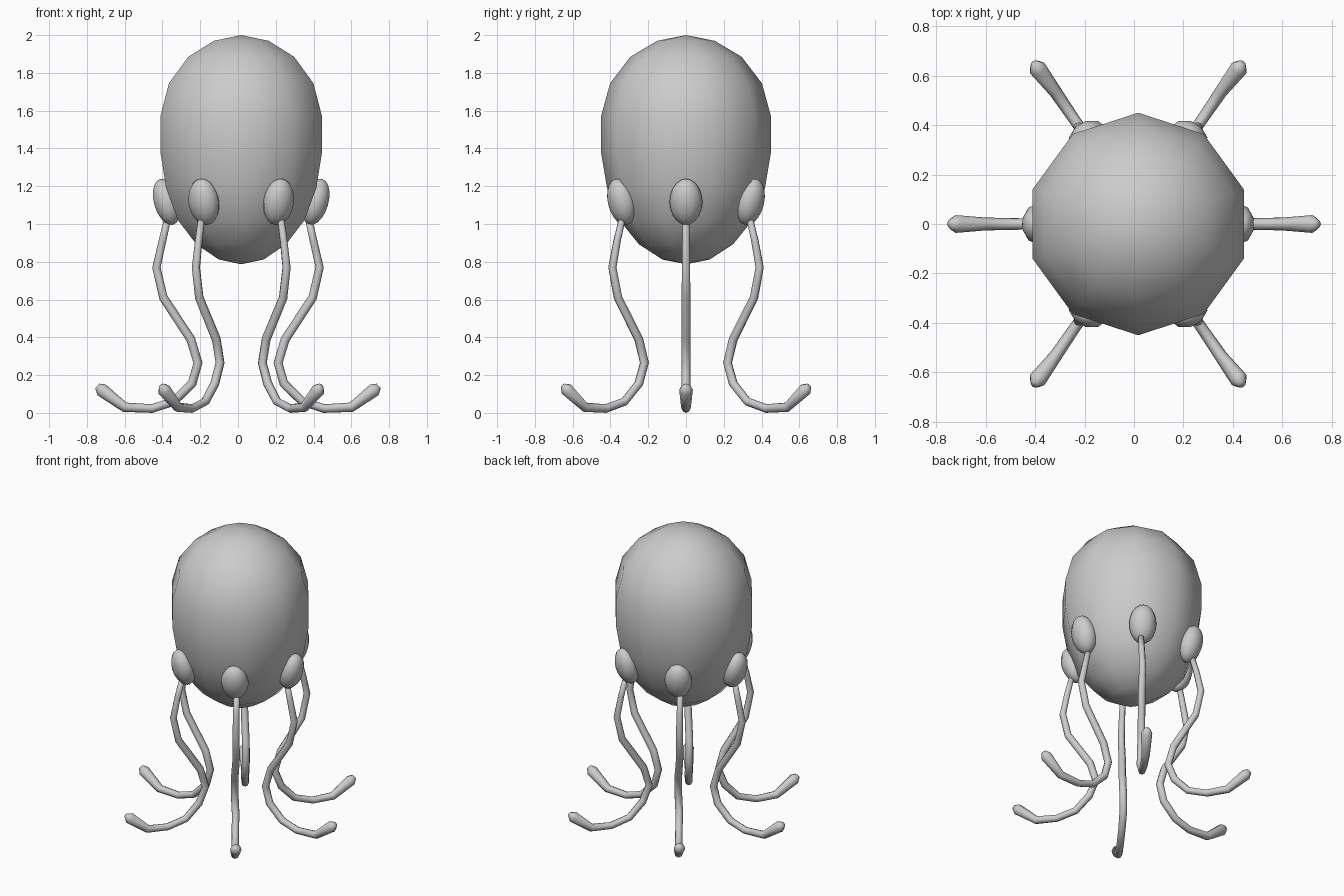
import bpy, bmesh, math
from mathutils import Matrix, Vector

if "Cube" in bpy.data.objects:
    bpy.data.objects.remove(bpy.data.objects["Cube"])

CX = 0.017  # slight sideways offset of the body


def finish(bm, name):
    bmesh.ops.recalc_face_normals(bm, faces=bm.faces)
    for f in bm.faces:
        f.smooth = True
    me = bpy.data.meshes.new(name)
    bm.to_mesh(me)
    bm.free()
    ob = bpy.data.objects.new(name, me)
    bpy.context.collection.objects.link(ob)
    return ob


def lathe(name, profile, sides, cx):
    bm = bmesh.new()
    rings = []
    for r, z in profile:
        if r == 0:
            rings.append([bm.verts.new((cx, 0, z))] * sides)
        else:
            rings.append([bm.verts.new((cx + r * math.sin(2 * math.pi * i / sides),
                                        r * math.cos(2 * math.pi * i / sides), z))
                          for i in range(sides)])
    for a, b in zip(rings, rings[1:]):
        for i in range(sides):
            j = (i + 1) % sides
            bm.faces.new(list(dict.fromkeys((a[i], a[j], b[j], b[i]))))
    return finish(bm, name)


def bulb(name, angle):
    # tilted ellipsoid where a tentacle joins the body
    bm = bmesh.new()
    m = (Matrix.Translation((CX + 0.395 * math.cos(angle), 0.395 * math.sin(angle), 1.117))
         @ Matrix.Rotation(angle, 4, 'Z') @ Matrix.Rotation(math.radians(16), 4, 'Y')
         @ Matrix.Diagonal((0.07, 0.087, 0.126, 1)))
    bmesh.ops.create_uvsphere(bm, u_segments=10, v_segments=10, radius=1, matrix=m)
    return finish(bm, name)


def tentacle(name, points, radii, sides=8):
    # tapered tube swept along a path lying near a vertical plane
    pts = [Vector(p) for p in points]
    out = pts[-1] - pts[0]
    side = Vector((-out.y, out.x, 0)).normalized()
    bm = bmesh.new()
    rings = []
    for i, (p, r) in enumerate(zip(pts, radii)):
        t = (pts[min(i + 1, len(pts) - 1)] - pts[max(i - 1, 0)]).normalized()
        n = t.cross(side).normalized()
        b = n.cross(t).normalized()
        rings.append([bm.verts.new(p + r * (math.cos(a) * n + math.sin(a) * b))
                      for a in (2 * math.pi * k / sides for k in range(sides))])
    for a, b in zip(rings, rings[1:]):
        for i in range(sides):
            j = (i + 1) % sides
            bm.faces.new((a[i], a[j], b[j], b[i]))
    bm.faces.new(rings[0])
    bm.faces.new(rings[-1])
    return finish(bm, name)


# egg-shaped head
lathe("head", [(0, 2.0), (0.152, 1.97), (0.295, 1.885), (0.402, 1.745), (0.45, 1.57),
               (0.45, 1.38), (0.418, 1.19), (0.352, 1.02), (0.25, 0.893),
               (0.125, 0.812), (0, 0.787)], 10, CX)

# tentacle paths: height and thickness shared, side and diagonal positions separate
heights = [1.04, 0.91, 0.77, 0.61, 0.39, 0.265, 0.155, 0.06, 0.023, 0.03, 0.122, 0.143]
radii = [0.018, 0.02, 0.022, 0.023, 0.024, 0.024, 0.024, 0.023, 0.023, 0.026, 0.036, 0.016]
side_x = [0.37, 0.40, 0.432, 0.395, 0.25, 0.212, 0.243, 0.34, 0.455, 0.60, 0.722, 0.745]
diag_x = [0.208, 0.225, 0.24, 0.222, 0.132, 0.112, 0.14, 0.19, 0.26, 0.335, 0.408, 0.42]
diag_y = [0.335, 0.365, 0.39, 0.36, 0.25, 0.22, 0.25, 0.325, 0.425, 0.535, 0.63, 0.65]

for sx, label in ((1, "right"), (-1, "left")):
    tentacle(f"{label}_tentacle", [(sx * x, 0, z) for x, z in zip(side_x, heights)], radii)
    bulb(f"{label}_bulb", 0 if sx > 0 else math.pi)
    for sy, end in ((-1, "front"), (1, "back")):
        path = [(CX + sx * x, sy * y, z) for x, y, z in zip(diag_x, diag_y, heights)]
        tentacle(f"{end}_{label}_tentacle", path, radii)
        bulb(f"{end}_{label}_bulb", math.atan2(sy * 0.866, sx * 0.5))
